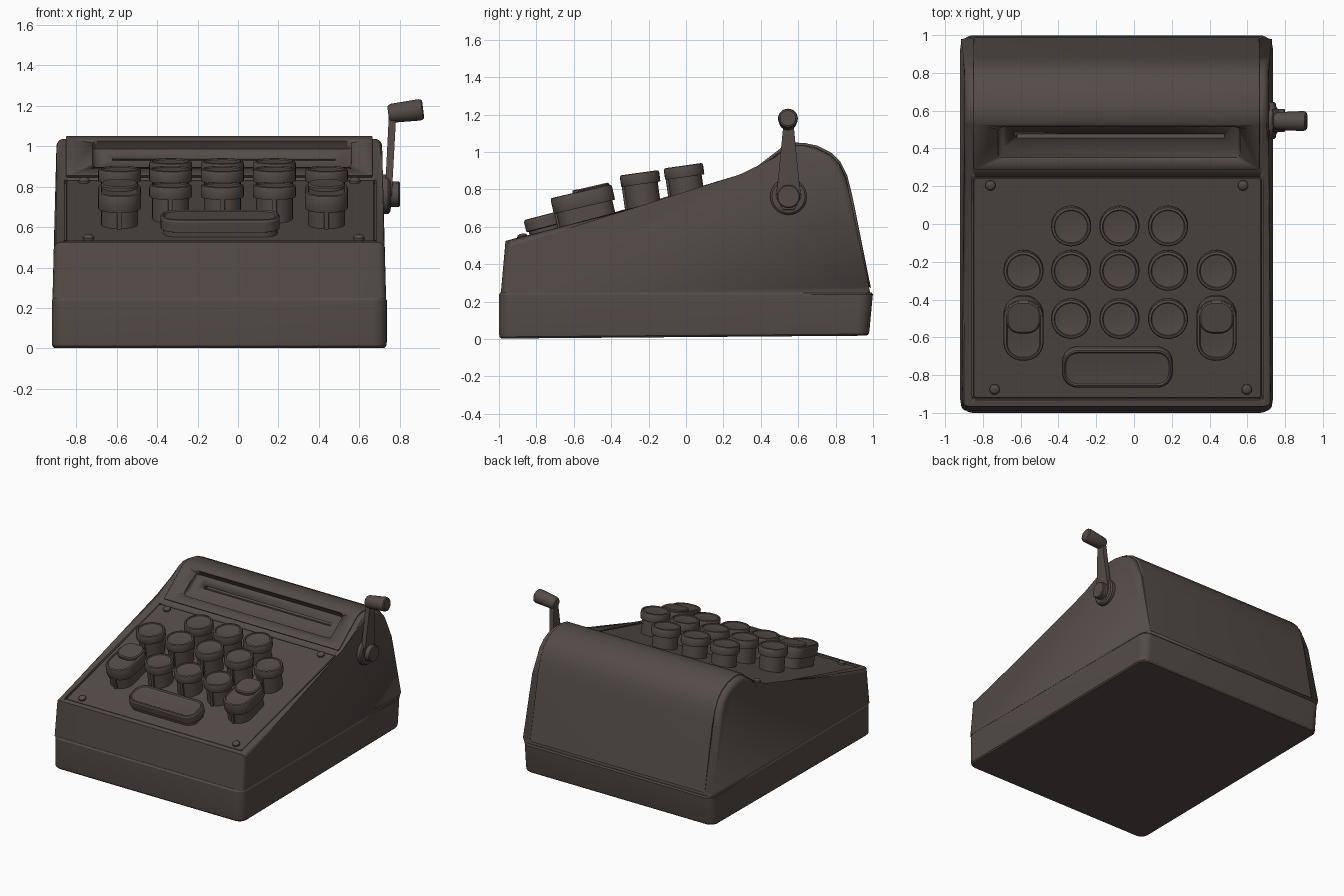
import bpy, bmesh, math
from mathutils import Matrix, Vector

if "Cube" in bpy.data.objects:
    bpy.data.objects.remove(bpy.data.objects["Cube"])

CX = -0.0925                       # centre line of the case
SLOPE = math.atan2(0.33, 1.265)    # tilt of the key deck

brown = bpy.data.materials.new("dark_brown")
brown.diffuse_color = (0.088, 0.071, 0.064, 1)
brown.use_nodes = True
brown.node_tree.nodes["Principled BSDF"].inputs["Base Color"].default_value = brown.diffuse_color


def deck_z(y):
    return 0.52 + math.tan(SLOPE) * (y + 0.965)


def finish(name, bm, angle=32):
    bmesh.ops.recalc_face_normals(bm, faces=bm.faces)
    me = bpy.data.meshes.new(name)
    bm.to_mesh(me)
    bm.free()
    ob = bpy.data.objects.new(name, me)
    bpy.context.collection.objects.link(ob)
    me.materials.append(brown)
    bpy.ops.object.select_all(action='DESELECT')
    ob.select_set(True)
    bpy.context.view_layer.objects.active = ob
    bpy.ops.object.shade_smooth_by_angle(angle=math.radians(angle))
    return ob


def prism(name, pts, xfun, bevel=0.0, skip_z=-9, angle=32):
    """Side profile (y, z) stretched across x, with rounded rims."""
    bm = bmesh.new()
    sides = [[bm.verts.new((xfun(z)[k], y, z)) for y, z in pts] for k in (0, 1)]
    caps = [bm.faces.new(s) for s in sides]
    n = len(pts)
    for i in range(n):
        j = (i + 1) % n
        bm.faces.new((sides[0][i], sides[0][j], sides[1][j], sides[1][i]))
    if bevel:
        rim = [e for f in caps for e in f.edges
               if not all(v.co.z <= skip_z for v in e.verts)]
        bmesh.ops.bevel(bm, geom=rim, offset=bevel, segments=4, profile=0.5,
                        affect='EDGES', clamp_overlap=True)
    return finish(name, bm, angle)


def rounded_stack(name, hx, hy, r, rings, matrix, seg=8, warp=None):
    """Stacked rounded-rectangle rings given as (inset, height)."""
    bm = bmesh.new()
    loops = []
    for inset, z in rings:
        rr = max(r - inset, 0.004)
        loop = []
        for q, (sx, sy) in enumerate(((1, 1), (-1, 1), (-1, -1), (1, -1))):
            for k in range(seg + 1):
                a = math.pi / 2 * (q + k / seg)
                loop.append(bm.verts.new((sx * (hx - inset - rr) + rr * math.cos(a),
                                          sy * (hy - inset - rr) + rr * math.sin(a), z)))
        loops.append(loop)
    for a, b in zip(loops, loops[1:]):
        for i in range(len(a)):
            j = (i + 1) % len(a)
            bm.faces.new((a[i], a[j], b[j], b[i]))
    bm.faces.new(loops[0])
    bm.faces.new(loops[-1])
    bmesh.ops.remove_doubles(bm, verts=bm.verts, dist=0.0004)
    if warp:
        for v in bm.verts:
            warp(v.co)
    bm.transform(matrix)
    return finish(name, bm)


def at(x, y, z, tilt=0.0):
    return Matrix.Translation((x, y, z)) @ Matrix.Rotation(tilt, 4, 'X')


def cut(ob, cutter):
    m = ob.modifiers.new("cut", 'BOOLEAN')
    m.operation, m.solver, m.object = 'DIFFERENCE', 'EXACT', cutter
    # keep the cut ahead of any smoothing modifier
    bpy.context.view_layer.objects.active = ob
    bpy.ops.object.modifier_move_to_index(modifier="cut", index=0)
    bpy.ops.object.modifier_apply(modifier="cut")


# Base tray, leaning in at the back
def lean(co):
    if co.y > 0.5:
        co.y -= 0.022 * (1 - co.z / 0.25)
        co.z += 0.015 * (1 - co.z / 0.25)


rounded_stack("base", 0.8275, 1.0, 0.07,
              [(0.012, 0.003), (0.003, 0.012), (0, 0.03), (0, 0.238), (0.008, 0.25)],
              at(CX, 0, 0), warp=lean)

# Upper housing: sloping deck running into a rounded hood
hood = [(0.30, 0.845), (0.53, 1.022), (0.575, 1.036), (0.63, 1.035), (0.70, 1.02),
        (0.77, 0.985), (0.82, 0.935), (0.855, 0.86), (0.88, 0.75), (0.978, 0.28)]
body = [(-0.99, 0.245), (-0.965, 0.525)] + hood + [(0.985, 0.245)]
housing = prism("housing", body,
                lambda z: (CX - 0.824 + 0.026 * (z - 0.25), CX + 0.824 - 0.026 * (z - 0.25)),
                bevel=0.036, skip_z=0.25)

# Raised cover wrapped over the hood
pivot = Vector((0.64, 0.55))
shell = [tuple(Vector(p) + 0.014 * (Vector(p) - pivot).normalized()) for p in hood]
cover = prism("hood_cover", shell + [(0.64, 0.55)], lambda z: (-0.85, 0.665), bevel=0.007)

# Display window recess in the hood
window = [(0.352, 0.887), (0.405, 0.893), (0.535, 0.985), (0.513, 1.025),
          (0.43, 1.12), (0.27, 0.98)]
cutter = prism("window_cutter", window, lambda z: (-0.72, 0.56), bevel=0.025)
slot = prism("slot_cutter", [(0.44, 0.935), (0.50, 0.915), (0.515, 0.93), (0.455, 0.95)],
             lambda z: (-0.62, 0.48))
for ob in (housing, cover):
    cut(ob, cutter)
cut(housing, slot)
cut(cover, slot)

# Shallow deck recess holding the key plate
py, plen = -0.34, 0.61
recess = rounded_stack("deck_cutter", 0.77, plen, 0.02, [(0, -0.022), (0, 0.1)],
                       at(-0.088, py, deck_z(py), SLOPE))
cut(housing, recess)
rounded_stack("key_plate", 0.762, plen - 0.008, 0.015,
              [(0, -0.03), (0, -0.008), (0.004, -0.004)],
              at(-0.088, py, deck_z(py), SLOPE))
for ob in (cutter, slot, recess):
    bpy.data.objects.remove(ob, do_unlink=True)

# Plate screws
for x, y in ((-0.76, 0.205), (0.577, 0.205), (-0.738, -0.875), (0.597, -0.875)):
    rounded_stack("screw", 0.027, 0.027, 0.027,
                  [(0, -0.02), (0, 0.008), (0.006, 0.016), (0.016, 0.02)],
                  at(x, y, deck_z(y), SLOPE), seg=4)


# Keys: stem, overhanging cap, dished top
def key(name, x, y, z, hx, hy, r, tilt, thick):
    m = at(x, y, z, tilt)
    depth = -(z - deck_z(y)) - 0.03
    rounded_stack(name, hx, hy, r,
                  [(0.015, depth), (0.015, -thick), (0.002, -thick), (0, -thick + 0.006),
                   (0, -0.012), (0.004, -0.003), (0.01, 0), (0.016, 0), (0.02, -0.006),
                   (0.05, -0.01), (0.09, -0.011)], m)
    rounded_stack(name + "_rib", 0.012, 0.015, 0.004, [(0, depth), (0, -thick)],
                  m @ Matrix.Translation((0, -hy + 0.018, 0)), seg=2)


columns = [-0.585, -0.333, -0.077, 0.18, 0.437]
for row_y, top, cols in ((-0.01, 0.927, columns[1:4]), (-0.245, 0.889, columns),
                         (-0.50, 0.81, columns[1:4])):
    for x in cols:
        key("round_key", x, row_y - 0.005, top, 0.106, 0.106, 0.106, math.radians(8), 0.062)

# Long keys at each side with a raised rear pad
for x in (columns[0], columns[4]):
    key("long_key", x, -0.562, 0.79, 0.106, 0.168, 0.098, math.radians(13), 0.085)
    rounded_stack("long_key_pad", 0.09, 0.086, 0.07,
                  [(0, -0.02), (0, 0.006), (0.008, 0.013)],
                  at(x, -0.562, 0.79, math.radians(13)) @ Matrix.Translation((0, 0.07, 0)))

# Wide bar key at the front
rounded_stack("bar_key", 0.294, 0.106, 0.085,
              [(0.012, -0.03), (0.012, 0.02), (0, 0.024), (0, 0.075), (0.006, 0.084),
               (0.014, 0.087), (0.022, 0.08), (0.06, 0.077)],
              at(-0.088, -0.745, deck_z(-0.745), SLOPE))

# Crank: hub, flat tapered arm and grip
side = Matrix.Translation((0.70, 0.548, 0.762)) @ Matrix.Rotation(math.pi / 2, 4, 'Y')
rounded_stack("crank_hub", 0.098, 0.098, 0.098,
              [(0, -0.04), (0, 0.042), (0.01, 0.052), (0.036, 0.054),
               (0.036, 0.094), (0.042, 0.1)], side)
arm = [(0.548 + s * w, z) for s, w, z in
       ((-1, 0.03, 0.69), (1, 0.03, 0.69), (1, 0.068, 0.76), (1, 0.055, 0.86),
        (1, 0.03, 1.12), (1, 0.022, 1.19), (-1, 0.022, 1.19), (-1, 0.03, 1.12),
        (-1, 0.055, 0.86), (-1, 0.068, 0.76))]
prism("crank_arm", arm, lambda z: (0.722 + 0.05 * (z - 0.69), 0.756 + 0.055 * (z - 0.69)),
      bevel=0.006)
grip = Matrix.Translation((0.742, 0.545, 1.16)) @ Matrix.Rotation(math.radians(83), 4, 'Y')
rounded_stack("crank_grip", 0.053, 0.053, 0.053,
              [(0.018, 0), (0.01, 0.008), (0.006, 0.02), (0, 0.155), (0.004, 0.168),
               (0.012, 0.174)], grip)
